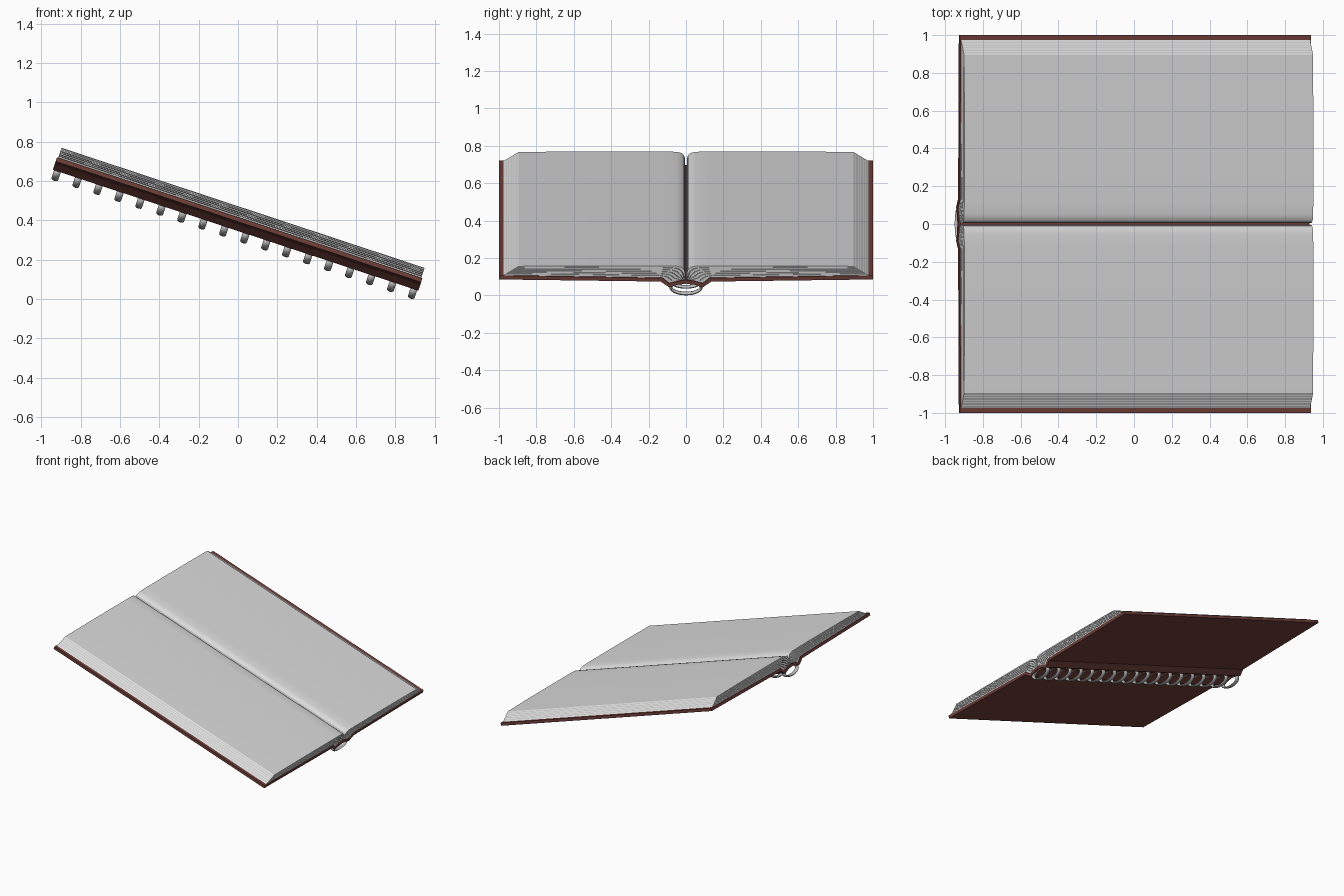
import bpy, bmesh, math
from mathutils import Matrix, Vector

if "Cube" in bpy.data.objects:
    bpy.data.objects.remove(bpy.data.objects["Cube"])

TILT = math.radians(18.3)


def material(name, rgb):
    m = bpy.data.materials.new(name)
    m.diffuse_color = (*rgb, 1)
    m.use_nodes = True
    m.node_tree.nodes["Principled BSDF"].inputs["Base Color"].default_value = m.diffuse_color
    return m


COVER = material("red_brown_cover", (0.165, 0.052, 0.042))
PAPER = material("white_paper", (0.70, 0.70, 0.70))
METAL = material("grey_metal", (0.50, 0.50, 0.50))
parts = []


def finish(name, bm, mat, angle=30):
    bmesh.ops.recalc_face_normals(bm, faces=bm.faces)
    me = bpy.data.meshes.new(name)
    bm.to_mesh(me)
    bm.free()
    me.materials.append(mat)
    ob = bpy.data.objects.new(name, me)
    bpy.context.collection.objects.link(ob)
    bpy.ops.object.select_all(action='DESELECT')
    ob.select_set(True)
    bpy.context.view_layer.objects.active = ob
    bpy.ops.object.shade_smooth_by_angle(angle=math.radians(angle))
    parts.append(ob)
    return ob


def extrude(name, lower, upper, half, mat):
    """Solid between two matching (y, z) lines, running along x."""
    bm = bmesh.new()
    rows = [[(bm.verts.new((x, *a)), bm.verts.new((x, *b)))
             for a, b in zip(lower, upper)] for x in (-half, half)]
    l, r = rows
    for i in range(len(lower) - 1):
        for row in rows:                                  # end caps
            bm.faces.new((row[i][0], row[i + 1][0], row[i + 1][1], row[i][1]))
        for s in (0, 1):                                  # bottom and top
            bm.faces.new((l[i][s], l[i + 1][s], r[i + 1][s], r[i][s]))
    for i in (0, -1):                                     # long edges
        bm.faces.new((l[i][0], l[i][1], r[i][1], r[i][0]))
    return finish(name, bm, mat)


# Cover: two boards and a dipped spine
low = [(1.0, .096), (.135, .084), (.09, .051), (.045, .066), (0, .072)]
top = [(1.0, .118), (.125, .104), (.09, .073), (.045, .086), (0, .092)]
mirror = lambda pts: pts + [(-y, z) for y, z in reversed(pts[:-1])]
extrude("cover", mirror(low), mirror(top), .979, COVER)

# Page layers fanning between the cover line and the top sheet line
base = [(.975, .1176), (.6, .112), (.15, .1045), (.12, .099),
        (.105, .087), (.09, .074), (.07, .079), (.04, .088)]
sheet = [(.895, .168), (.6, .171), (.12, .171), (.05, .169),
         (.025, .163), (.011, .151), (.005, .132), (.004, .094)]


def page_line(t):
    return [tuple(Vector(a).lerp(Vector(b), t)) for a, b in zip(base, sheet)]


LAYERS = 6
for k in range(LAYERS):
    start = (k + (.18 if k else 0)) / LAYERS
    ob = extrude(f"pages_{k + 1}", page_line(start),
                 page_line((k + 1) / LAYERS), .973, PAPER)
    ob.modifiers.new("other_side", 'MIRROR').use_axis = (False, True, False)

# Binding rings: flattened loops repeated along the spine
bm = bmesh.new()
N, S = 28, 8
first, last, count = -.955, .955, 18
grid = []
for i in range(N):
    a = 2 * math.pi * i / N
    loop = []
    for j in range(S):
        b = 2 * math.pi * j / S
        d = .009 * math.cos(b)
        loop.append(bm.verts.new((first + .018 * math.sin(b),
                                  (.081 + d) * math.cos(a),
                                  .044 + (.035 + d) * math.sin(a))))
    grid.append(loop)
for i in range(N):
    for j in range(S):
        p, q = grid[i], grid[(i + 1) % N]
        bm.faces.new((p[j], q[j], q[(j + 1) % S], p[(j + 1) % S]))
rings = finish("binding_rings", bm, METAL, 60)
arr = rings.modifiers.new("along_spine", 'ARRAY')
arr.count = count
arr.use_relative_offset = False
arr.use_constant_offset = True
arr.constant_offset_displace = ((last - first) / (count - 1), 0, 0)

# Tilt the whole book, then centre it and rest it on the ground
rot = Matrix.Rotation(TILT, 4, 'Y')
for ob in parts:
    ob.matrix_world = rot
bpy.context.view_layer.update()
dg = bpy.context.evaluated_depsgraph_get()
pts = []
for ob in parts:
    ev = ob.evaluated_get(dg)
    pts += [rot @ v.co for v in ev.to_mesh().vertices]
    ev.to_mesh_clear()
xs = [p.x for p in pts]
shift = Matrix.Translation((-(min(xs) + max(xs)) / 2, 0, -min(p.z for p in pts)))
for ob in parts:
    ob.matrix_world = shift @ rot
